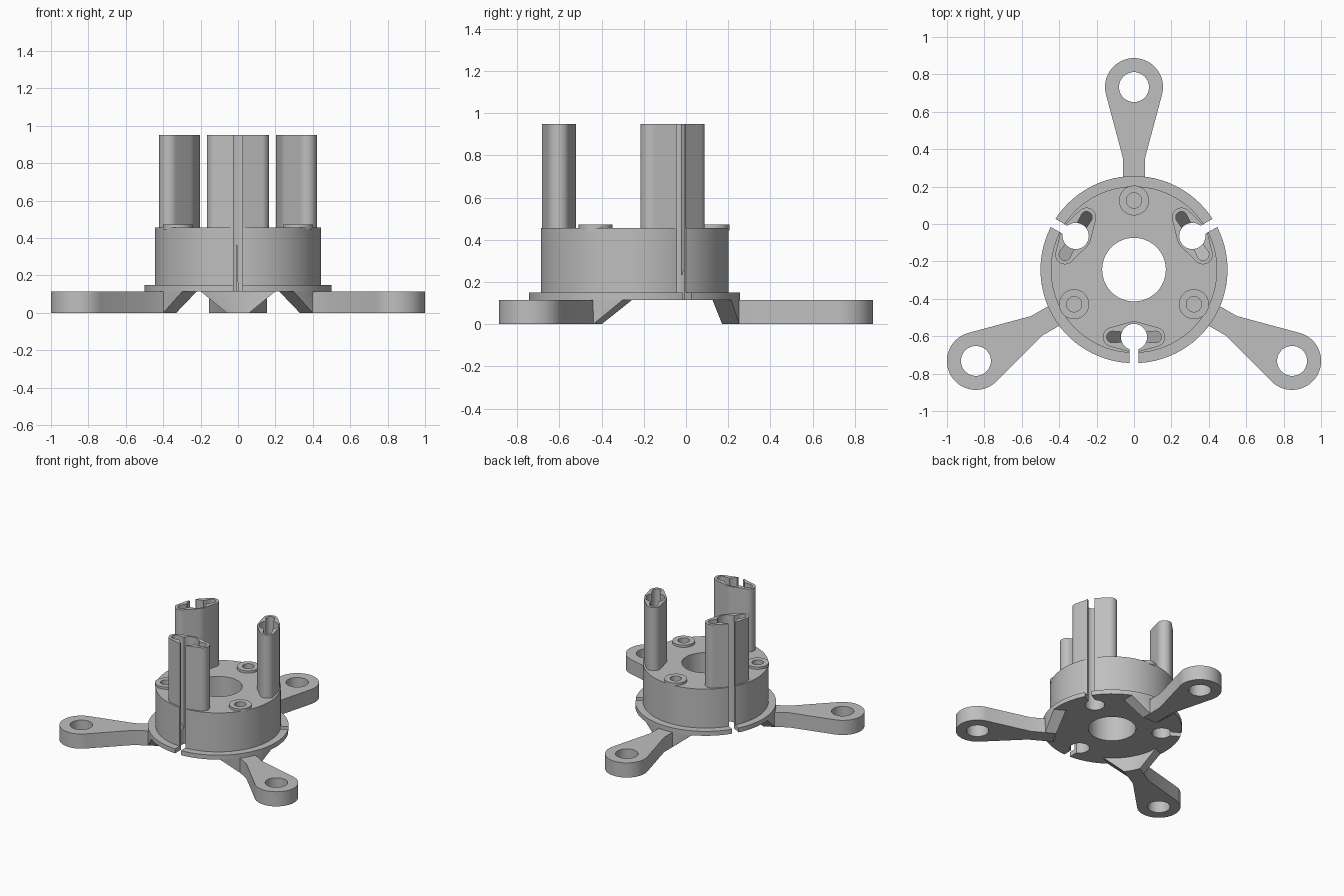
import bpy, bmesh
from math import sin, cos, pi, asin, radians
from mathutils import Matrix
from mathutils.geometry import convex_hull_2d

if "Cube" in bpy.data.objects:
    bpy.data.objects.remove(bpy.data.objects["Cube"], do_unlink=True)

CY = -0.244                      # hub axis
LEG_TOP, FLANGE_TOP, BODY_TOP, POST_TOP = 0.115, 0.15, 0.455, 0.95
POST_R, EYE_R = 0.36, 0.976      # radial distance of posts and leg eyes
TURN = Matrix.Rotation(radians(120), 4, 'Z')

grey = bpy.data.materials.new("light_grey")
grey.use_nodes = True
GREY = (0.52, 0.52, 0.52, 1)
grey.diffuse_color = GREY
grey.node_tree.nodes["Principled BSDF"].inputs["Base Color"].default_value = GREY


def finish(name, bm):
    bmesh.ops.recalc_face_normals(bm, faces=bm.faces)
    mesh = bpy.data.meshes.new(name)
    bm.to_mesh(mesh)
    bm.free()
    mesh.materials.append(grey)
    ob = bpy.data.objects.new(name, mesh)
    bpy.context.collection.objects.link(ob)
    ob.location.y = CY
    return ob


def loft(name, low, high):
    """Solid between two matching loops."""
    bm = bmesh.new()
    a = [bm.verts.new(p) for p in low]
    b = [bm.verts.new(p) for p in high]
    bm.faces.new(a)
    bm.faces.new(b)
    for i in range(len(a)):
        j = (i + 1) % len(a)
        bm.faces.new((a[i], a[j], b[j], b[i]))
    return finish(name, bm)


def prism(name, outline, z0, z1, slope=0):
    """Extruded outline; its floor may rise along x."""
    return loft(name, [(x, y, z0 + slope * x) for x, y in outline],
                [(x, y, z1) for x, y in outline])


def arc(x, y, r, start=0, end=360, n=48):
    full = end - start == 360
    steps = n if full else n - 1
    return [(x + r * cos(radians(start + (end - start) * i / steps)),
             y + r * sin(radians(start + (end - start) * i / steps))) for i in range(n)]


def hull(points):
    return [points[i] for i in convex_hull_2d(points)]


def lathe(name, profile, n=96):
    """Closed radius/height profile spun around the axis."""
    bm = bmesh.new()
    rings = [[bm.verts.new((r * cos(2 * pi * i / n), r * sin(2 * pi * i / n), z))
              for r, z in profile] for i in range(n)]
    m = len(profile)
    for i in range(n):
        p, q = rings[i], rings[(i + 1) % n]
        for k in range(m):
            bm.faces.new((p[k], q[k], q[(k + 1) % m], p[(k + 1) % m]))
    return finish(name, bm)


def cut(ob, cutters):
    bpy.context.view_layer.objects.active = ob
    for c in cutters:
        mod = ob.modifiers.new("cut", 'BOOLEAN')
        mod.operation, mod.solver, mod.object = 'DIFFERENCE', 'EXACT', c
        bpy.ops.object.modifier_apply(modifier=mod.name)


def repeat(ob):
    """Two more copies around the hub."""
    copies = [ob]
    for k in (1, 2):
        c = ob.copy()
        c.name = f"{ob.name}_{k + 1}"
        c.rotation_euler.z = radians(120 * k)
        bpy.context.collection.objects.link(c)
        copies.append(c)
    return copies


# Cutters: rod bore, outward slot, two side channels, screw hole, leg eye
bore = prism("bore_cutter", arc(0, -POST_R, 0.07), -0.1, 1.2)
slot = prism("slot_cutter", [(-0.025, -0.7), (0.025, -0.7),
                             (0.025, -POST_R), (-0.025, -POST_R)], -0.1, 1.2)
channels = [prism("channel_cutter",
                  hull(arc(s * 0.115, -POST_R, 0.031, n=24) + arc(0, -POST_R, 0.022, n=24)),
                  0.13, 1.2, s * 1.6) for s in (-1, 1)]
screw = prism("screw_cutter", arc(0, 0.37, 0.041), 0.3, 0.6)
eye = prism("eye_cutter", arc(0, EYE_R, 0.08), -0.1, 0.3)
keyhole = [bore, slot] + channels

# Flanged hub with central opening
hub = lathe("hub", [(0.17, LEG_TOP), (0.5, LEG_TOP), (0.5, FLANGE_TOP),
                    (0.445, FLANGE_TOP), (0.445, BODY_TOP), (0.17, BODY_TOP)])
for _ in range(3):
    cut(hub, keyhole + [screw])
    hub.data.transform(TURN)

# Slotted upright posts
post = prism("post", hull(arc(0, -POST_R, 0.083)
                          + arc(-0.115, -POST_R, 0.052) + arc(0.115, -POST_R, 0.052)),
             BODY_TOP - 0.01, POST_TOP)
cut(post, keyhole)

# Raised rings around the screw holes
boss = lathe("screw_boss", [(0.041, BODY_TOP - 0.01), (0.08, BODY_TOP - 0.01),
                            (0.08, 0.473), (0.041, 0.473)], 48)
boss.data.transform(Matrix.Translation((0, 0.37, 0)))

# Legs ending in a round eye
leg = prism("leg", [(-0.06, 0.49), (0.06, 0.49), (0.06, 0.6)]
            + arc(0, EYE_R, 0.155, -15, 195) + [(-0.06, 0.6)], 0, LEG_TOP)
cut(leg, [eye])


# Flared gussets that carry the legs under the flange
def sector(half, z, n=17):
    pts = []
    for r, d in ((0.42, 1), (0.5, -1)):
        a = asin(half / r)
        pts += [(r * sin(d * a * (2 * i / (n - 1) - 1)),
                 r * cos(a * (2 * i / (n - 1) - 1)), z) for i in range(n)]
    return pts


gusset = loft("gusset", sector(0.06, 0), sector(0.2, LEG_TOP))

for c in keyhole + [screw, eye]:
    bpy.data.objects.remove(c, do_unlink=True)

# Smooth the curved walls, keep the edges sharp
parts = [hub, post, boss, leg, gusset]
bpy.ops.object.select_all(action='DESELECT')
for ob in parts:
    ob.select_set(True)
bpy.context.view_layer.objects.active = hub
bpy.ops.object.shade_smooth_by_angle(angle=radians(30))

for ob in parts[1:]:
    repeat(ob)
